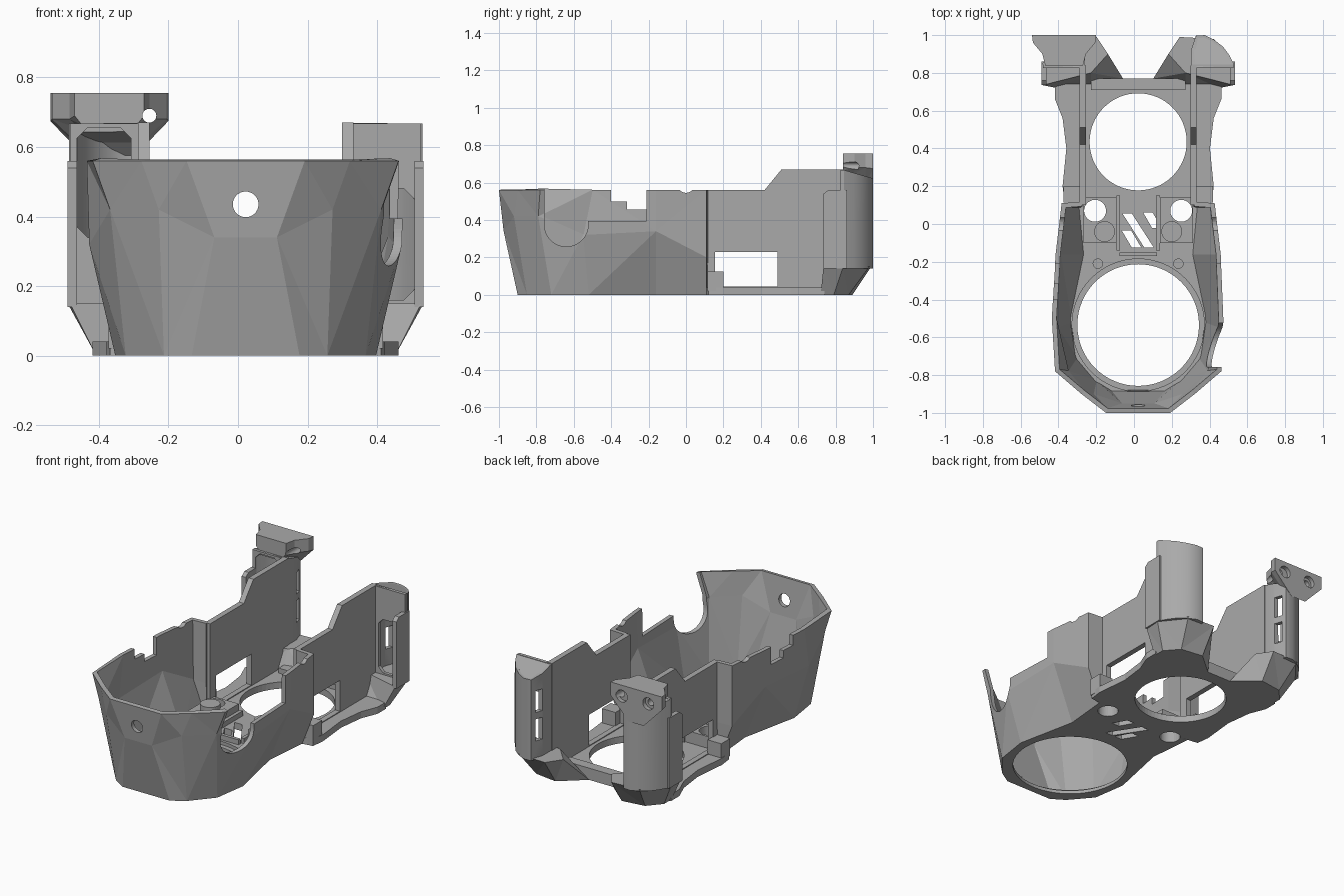
import bpy, bmesh, math
from mathutils import Matrix

if "Cube" in bpy.data.objects:
    bpy.data.objects.remove(bpy.data.objects["Cube"])

CX = 0.022  # symmetry plane of the shell
grey = bpy.data.materials.new("plain_grey")
grey.use_nodes = True
grey.diffuse_color = (0.4, 0.4, 0.4, 1)
grey.node_tree.nodes["Principled BSDF"].inputs["Base Color"].default_value = (0.4, 0.4, 0.4, 1)


def finish(name, bm):
    bmesh.ops.recalc_face_normals(bm, faces=bm.faces)
    mesh = bpy.data.meshes.new(name)
    bm.to_mesh(mesh)
    bm.free()
    mesh.materials.append(grey)
    ob = bpy.data.objects.new(name, mesh)
    bpy.context.collection.objects.link(ob)
    return ob


def loft(name, rings, closed=True):
    bm = bmesh.new()
    vs = [[bm.verts.new(p) for p in r] for r in rings]
    n = len(vs[0])
    for a, b in zip(vs, vs[1:]):
        for i in range(n if closed else n - 1):
            j = (i + 1) % n
            bm.faces.new((a[i], a[j], b[j], b[i]))
    if closed:
        bm.faces.new(vs[0][::-1])
        bm.faces.new(vs[-1])
    bmesh.ops.triangulate(bm, faces=[f for f in bm.faces if len(f.verts) == 4])
    return finish(name, bm)


def prism(name, pts, z0, z1):
    return loft(name, [[(x, y, z) for x, y in pts] for z in (z0, z1)])


def box(name, x0, x1, y0, y1, z0, z1):
    return prism(name, [(x0, y0), (x1, y0), (x1, y1), (x0, y1)], z0, z1)


def cyl(name, r, centre, depth, axis="Z"):
    bm = bmesh.new()
    turn = {"Z": Matrix(), "X": Matrix.Rotation(math.pi / 2, 4, "Y"),
            "Y": Matrix.Rotation(math.pi / 2, 4, "X")}[axis]
    bmesh.ops.create_cone(bm, cap_ends=True, segments=64 if r > 0.1 else 28, radius1=r, radius2=r,
                          depth=depth, matrix=Matrix.Translation(centre) @ turn)
    return finish(name, bm)


def bake(ob):
    deps = bpy.context.evaluated_depsgraph_get()
    mesh = bpy.data.meshes.new_from_object(ob.evaluated_get(deps))
    ob.modifiers.clear()
    ob.data = mesh


def thicken(ob, t, offset):
    m = ob.modifiers.new("thickness", "SOLIDIFY")
    m.thickness, m.offset, m.use_even_offset = t, offset, True
    bake(ob)


def cut(ob, cutters):
    for c in cutters:
        m = ob.modifiers.new("cut", "BOOLEAN")
        m.operation, m.solver, m.object = "DIFFERENCE", "EXACT", c
    bake(ob)
    for c in cutters:
        bpy.data.objects.remove(c)


def both(half):
    # half outline, front to back, mirrored into a path from left rear to right rear
    return [(CX - p[0], *p[1:]) for p in half[::-1]] + [(CX + p[0], *p[1:]) for p in half]


# Faceted front bowl, open at the rear
base = [(.155, -.9), (.235, -.85), (.345, -.72), (.375, -.52), (.30, -.16), (.325, .11)]
mid = [(.09, -.975, .34), (.25, -.92, .42), (.39, -.79, .42), (.45, -.55, .32),
       (.435, -.16, .34), (.405, .11, .2), (.30, .118, .2)]
rim = [(.17, -1), (.3, -.9), (.44, -.78), (.457, -.5), (.437, -.16), (.405, .11)]
rows = [[(x, y, 0) for x, y in base + [(.30, .118)]], mid,
        [(x, y, .56) for x, y in rim + [(.30, .118)]]]
bowl = loft("front_bowl", [both(r) for r in rows], closed=False)
# the open sheet is thickened towards the inside
front = min(bowl.data.polygons, key=lambda p: p.center.y)
thicken(bowl, .025, -1 if front.normal.y < 0 else 1)
cut(bowl, [
    cyl("fan_notch", .117, (.45, -.64, .375), .4, "X"),
    box("notch_top", .25, .65, -.757, -.523, .375, .7),
    box("side_step", .25, .65, -.53, -.21, .395, .7),
    box("high_step", -.65, -.25, -.40, -.21, .5, .7),
    box("low_step", -.65, -.25, -.315, -.209, .455, .6),
    cyl("rim_dip", .045, (CX, 0, .59), 1.4, "X"),
    cyl("front_hole", .037, (CX, -1, .435), .4, "Y")])

# Base plate with fan openings, screw holes and slanted vents
rear = [(.39, .12), (.40, .2), (.38, .4), (.40, .56), (.44, .66), (.44, .74), (.2, .77)]
floor = prism("base_plate", both(base + rear), 0, .04)
holes = [cyl("large_opening", .322, (CX, -.535, 0), .3),
         cyl("large_lip", .35, (CX, -.535, .07), .1),
         cyl("rear_opening", .257, (CX, .435, 0), .3)]
for s in (-1, 1):
    holes.append(cyl("wire_hole", .058, (CX + s * .228, .07, 0), .3))
    holes.append(cyl("screw_dimple", .025, (CX + s * .213, -.21, .04), .03))
for x, y, h in ((.075, .02, .04), (0, -.035, .09), (-.035, -.08, .045)):
    d = h * .7
    holes.append(prism("vent", [(CX + x - d - .02, y + h), (CX + x - d + .03, y + h),
                                (CX + x + d + .02, y - h), (CX + x + d - .03, y - h)], -.1, .2))
cut(floor, holes)

# Raised details on the plate
box("rear_lip", CX - .25, CX + .25, .71, .77, .03, .07)
box("front_tab", CX - .06, CX + .06, -.905, -.885, .03, .06)
box("vent_ledge", CX - .1, CX + .1, -.17, -.15, .03, .07)

for s, side in ((1, "left"), (-1, "right")):
    def X(v):
        return CX + s * v

    # Wire guide block and boss
    block = box(side + "_guide_block", X(.115), X(.29), -.1, .14, .035, .11)
    cut(block, [cyl("guide_hole", .058, (X(.228), .07, .1), .4)])
    cyl(side + "_boss", .055, (X(.178), -.04, .1), .13)
    box(side + "_corner_block", X(.305), X(.395), .115, .2, .02, .125)
    box(side + "_vent_rail", X(.095), X(.115), -.14, .15, .03, .07)

    # Tall side wall
    outline = [(.1, .03), (.84, .03), (.84, .67), (.51, .67), (.42, .56), (.1, .56)]
    wall = loft(side + "_side_wall", [[(X(x), y, z) for y, z in outline] for x in (.277, .31)])
    cut(wall, [box("window", X(.2), X(.45), .155, .49, .045, .23),
               cyl("wall_dip", .045, (X(.3), 0, .59), .4, "X")])

    # Wedge foot under the rear post
    foot0 = [(.08, .77), (.25, .72), (.43, .72), (.43, .79), (.36, .87), (.22, .89)]
    foot1 = [(.16, .90), (.25, .80), (.505, .735), (.512, .84), (.40, .98), (.22, .99)]
    loft(side + "_rear_foot", [[(X(x), y, z) for x, y in f] for f, z in ((foot0, 0), (foot1, .15))])

    # Rear post: a curved shell with a sloping cap
    path = [(.293, .83), (.293, .92), (.315, .985), (.35, .987), (.395, .965), (.44, .93),
            (.47, .89), (.497, .84)]

    def top(y):
        return .67 - .3 * (y - .83)
    post = loft(side + "_rear_post", [[(X(x), y, .14) for x, y in path],
                                      [(X(x), y, top(y)) for x, y in path]], closed=False)
    thicken(post, .025, 0)
    cut(post, [box("post_slot", X(.2), X(.335), .925, .97, z, z + .13) for z in (.25, .42)])
    bpy.context.view_layer.objects.active = post
    post.select_set(True)
    bpy.ops.object.shade_smooth_by_angle(angle=math.radians(40))
    post.select_set(False)
    loft(side + "_post_cap", [[(X(x), y, top(y) - t) for x, y in path] for t in (0, .025)])

    # Front panel of the post with a chamfered opening
    panel = box(side + "_post_panel", X(.285), X(.505), .825, .845, .14, .668)
    lo, hi = (.16, .48) if s > 0 else (.34, .655)
    c = .03
    shape = [(.33 + c, lo), (.485 - c, lo), (.485, lo + c), (.485, hi - c),
             (.485 - c, hi), (.33 + c, hi), (.33, hi - c), (.33, lo + c)]
    cut(panel, [loft("panel_opening", [[(X(x), y, z) for x, z in shape] for y in (.7, .9)])])

    # Outer cheek with a chamfered top
    cheek = [(.735, .14), (.86, .14), (.86, .56), (.76, .56), (.735, .54)]
    loft(side + "_outer_cheek", [[(X(x), y, z) for y, z in cheek] for x in (.485, .512)])


# Mounting head on the right post
def head_ring(y, w, low, tip, v):
    c = -.37
    return [(c - w, y, .755), (c + w, y, .755), (c + w, y, low),
            (c + v, y, tip), (c - v, y, tip), (c - w, y, low)]


head = loft("mounting_head", [head_ring(.84, .1, .69, .665, .08), head_ring(.9, .115, .68, .65, .08),
                              head_ring(.96, .165, .68, .59, .07), head_ring(1, .17, .675, .55, .05)])
cut(head, [cyl("through_bore", .02, (-.255, .95, .69), .4, "Y"),
           cyl("blind_bore", .02, (-.45, .97, .69), .1, "Y"),
           cyl("bore_recess", .036, (-.275, 1, .69), .05, "Y"),
           cyl("bore_recess", .036, (-.45, 1, .69), .05, "Y")])
